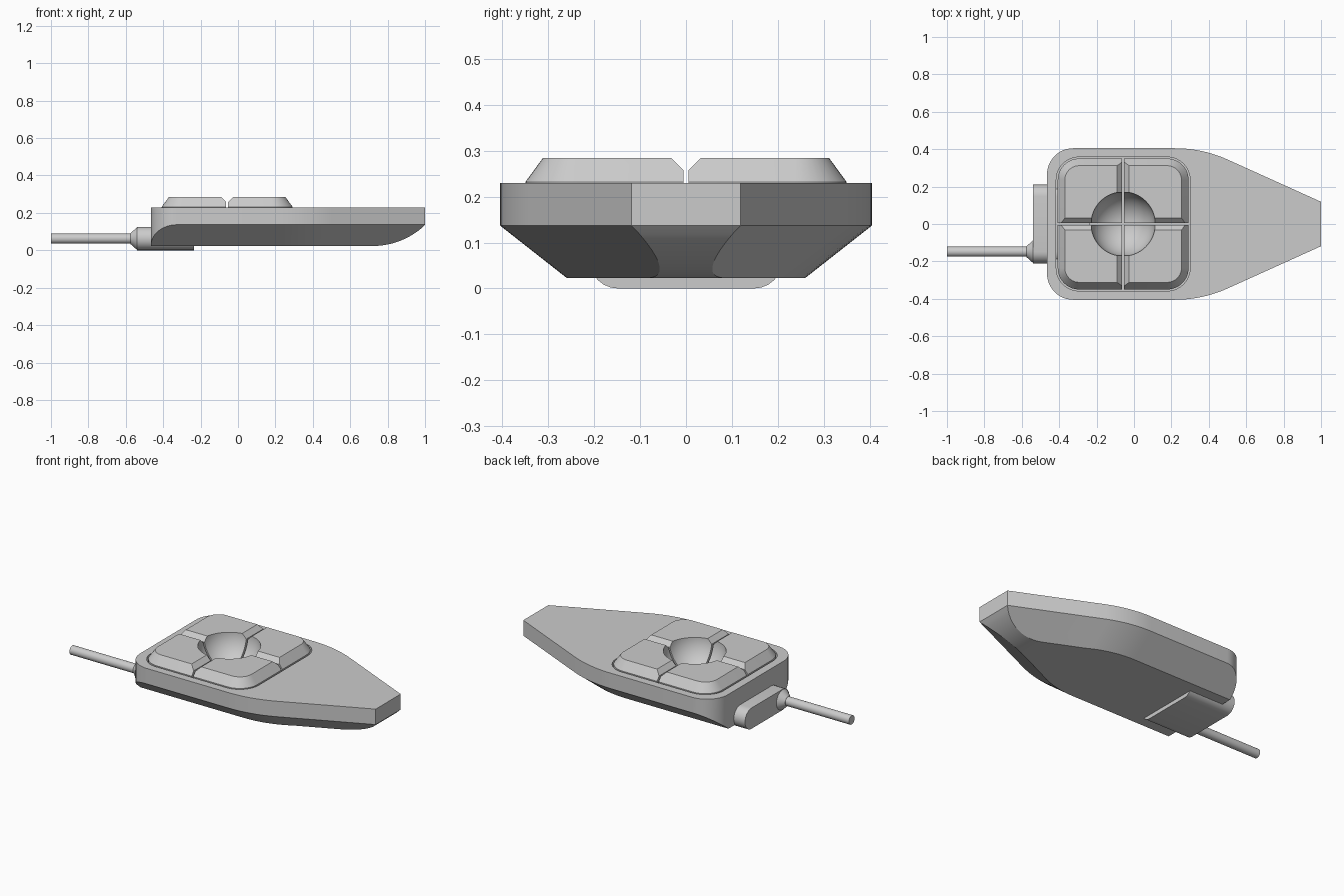
import bpy, bmesh, math
from mathutils import Matrix, Vector

if "Cube" in bpy.data.objects:
    bpy.data.objects.remove(bpy.data.objects["Cube"], do_unlink=True)

grey = bpy.data.materials.new("plain grey")
grey.use_nodes = True
grey.diffuse_color = (0.6, 0.6, 0.6, 1)
grey.node_tree.nodes["Principled BSDF"].inputs["Base Color"].default_value = (0.6, 0.6, 0.6, 1)


def loft(name, rings):
    """Skin a row of equal closed rings and cap both ends."""
    bm = bmesh.new()
    rows = [[bm.verts.new(p) for p in ring] for ring in rings]
    n = len(rows[0])
    for a, b in zip(rows, rows[1:]):
        for i in range(n):
            j = (i + 1) % n
            bm.faces.new((a[i], a[j], b[j], b[i]))
    bm.faces.new(rows[0])
    bm.faces.new(rows[-1])
    bmesh.ops.remove_doubles(bm, verts=bm.verts, dist=1e-5)
    bmesh.ops.recalc_face_normals(bm, faces=bm.faces)
    mesh = bpy.data.meshes.new(name)
    bm.to_mesh(mesh)
    bm.free()
    mesh.materials.append(grey)
    ob = bpy.data.objects.new(name, mesh)
    bpy.context.collection.objects.link(ob)
    return ob


def activate(ob):
    bpy.ops.object.select_all(action='DESELECT')
    ob.select_set(True)
    bpy.context.view_layer.objects.active = ob


def cut(ob, cutter):
    mod = ob.modifiers.new("cut", 'BOOLEAN')
    mod.operation, mod.solver, mod.object = 'DIFFERENCE', 'EXACT', cutter
    activate(ob)
    bpy.ops.object.modifier_apply(modifier=mod.name)
    bpy.data.objects.remove(cutter, do_unlink=True)


def smooth(ob, degrees=25):
    activate(ob)
    bpy.ops.object.shade_smooth_by_angle(angle=math.radians(degrees))


def rounded_square(half, radius, z, steps=10):
    pts = []
    for q in range(4):
        for s in range(steps + 1):
            a = math.pi / 2 * (q + s / steps)
            sx = 1 if q in (0, 3) else -1
            sy = 1 if q < 2 else -1
            pts.append((PAD_X + sx * (half - radius) + radius * math.cos(a),
                        sy * (half - radius) + radius * math.sin(a), z))
    return pts


def disc(x, r, y, z, n=32):
    return [(x, y + r * math.cos(i * math.tau / n), z + r * math.sin(i * math.tau / n))
            for i in range(n)]


# Hull dimensions
PAD_X = -0.058
REAR, NOSE, HALF_W = -0.465, 1.0, 0.405
TOP, KNEE, BOTTOM = 0.23, 0.137, 0.023
CHAMFER, CORNER = 0.145, 0.14
BEND, BEND_END, BEND_R = 0.22, 0.5, 0.68
KEEL, KEEL_R = 0.72, 0.406


def hull_section(x):
    # side line: straight, then a bend, then a straight taper
    s = min(max(x - BEND, 0), BEND_END - BEND)
    slope = math.asin(s / BEND_R)
    side = HALF_W - BEND_R * (1 - math.cos(slope)) - max(x - BEND_END, 0) * math.tan(slope)
    inset = CHAMFER / math.cos(slope)
    # rounded rear corner
    d = max(REAR + CORNER - x, 0)
    wide = side - CORNER + math.sqrt(max(CORNER ** 2 - d * d, 0))
    # underside sweeps up in an arc at the nose
    d = max(x - KEEL, 0)
    low = min(BOTTOM + KEEL_R - math.sqrt(KEEL_R ** 2 - d * d), KNEE)
    if x == NOSE:
        low = KNEE
    knee = max(KNEE - (side - wide) / inset * (KNEE - BOTTOM), low)
    foot = min(wide, side - inset * (KNEE - low) / (KNEE - BOTTOM))
    half = [(wide, TOP), (wide, knee), (foot, low)]
    return [(x, y, z) for y, z in half] + [(x, -y, z) for y, z in reversed(half)]


stations = [REAR + CORNER * (1 - math.cos(math.pi / 2 * i / 12)) for i in range(13)]
stations += [BEND + (BEND_END - BEND) * i / 10 for i in range(11)]
stations += [KEEL + (NOSE - KEEL) * i / 16 for i in range(17)]
hull = loft("hull", [hull_section(x) for x in stations])

# Well in the deck that holds the pads
FLOOR = 0.11
cut(hull, loft("well_cutter", [rounded_square(0.358, 0.123, z) for z in (FLOOR, 0.4)]))
smooth(hull)

# Bevelled pad block, split in four by grooves with a round bowl in the middle
pads = loft("pads", [rounded_square(0.35, 0.115, FLOOR),
                     rounded_square(0.35, 0.115, 0.232),
                     rounded_square(0.312, 0.077, 0.284)])

bpy.ops.mesh.primitive_uv_sphere_add(segments=64, ring_count=32, radius=0.172,
                                     location=(PAD_X, 0, 0.29))
cut(pads, bpy.context.object)

groove = [(-0.005, 0.05), (-0.005, 0.257), (-0.05, 0.302),
          (0.05, 0.302), (0.005, 0.257), (0.005, 0.05)]
for turn in (0, math.pi / 2):
    rot = Matrix.Translation((PAD_X, 0, 0)) @ Matrix.Rotation(turn, 4, 'Z')
    cut(pads, loft("groove_cutter",
                   [[rot @ Vector((end, u, z)) for u, z in groove] for end in (-0.5, 0.5)]))
smooth(pads)

# Flat rounded cable housing under the rear
R = 0.0625


def housing_ring(x):
    ring = []
    for side in (1, -1):
        for i in range(13):
            a = side * math.pi / 2 - math.pi / 2 + math.pi * i / 12 - (0 if side > 0 else -math.pi / 2)
            a = -math.pi / 2 + math.pi * i / 12 + (0 if side > 0 else math.pi)
            ring.append((x, side * 0.148 + R * math.cos(a), R + R * math.sin(a)))
    return ring


housing = loft("cable_housing", [housing_ring(x) for x in (-0.54, -0.235)])
smooth(housing)

# Strain relief cone and cable
relief = loft("strain_relief", [disc(-0.54, 0.06, -0.148, R), disc(-0.576, 0.028, -0.148, R)])
smooth(relief)
cable = loft("cable", [disc(-0.57, 0.027, -0.148, R), disc(-1.0, 0.027, -0.148, R)])
smooth(cable)
